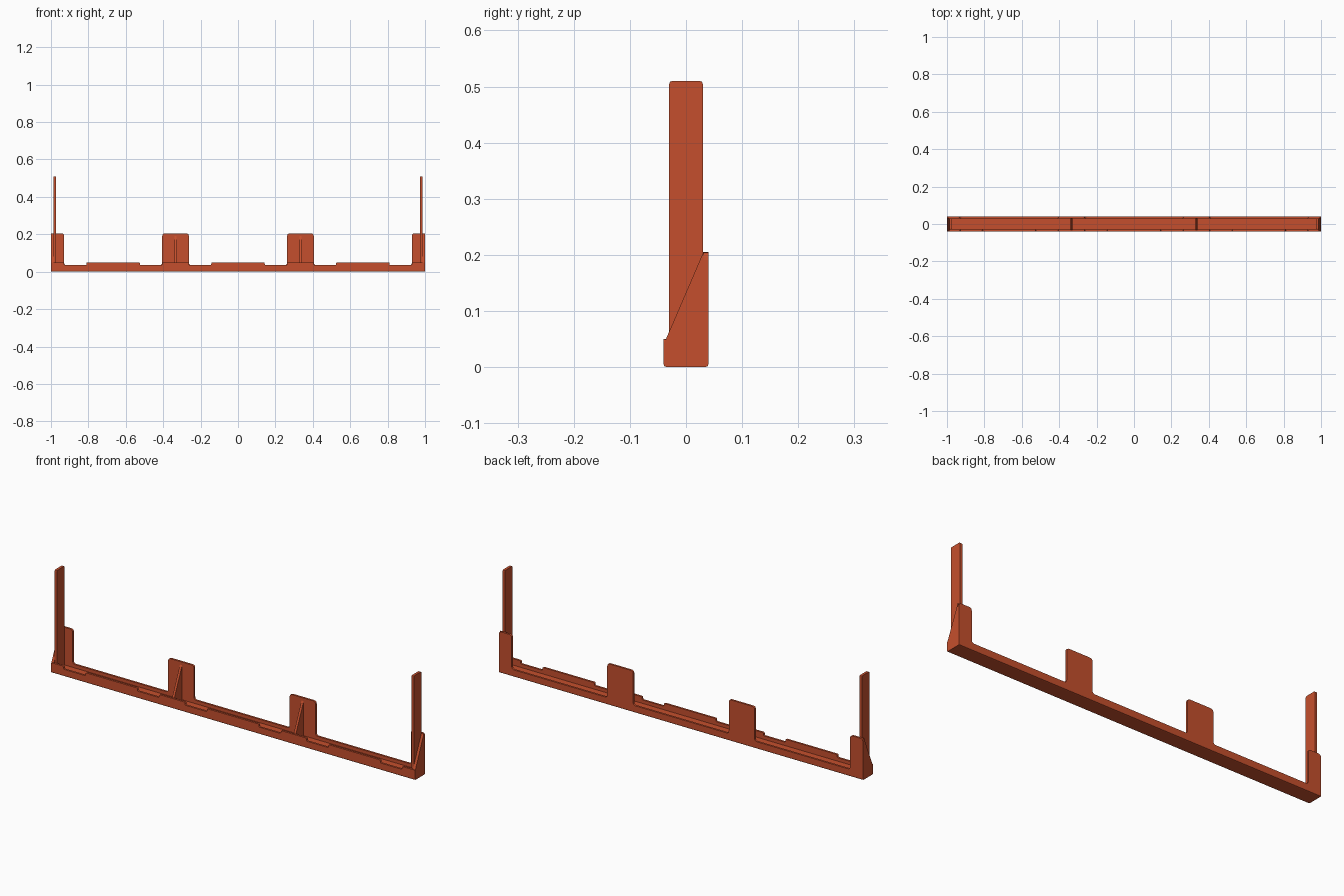
import bpy, bmesh, math
from mathutils import Vector

if "Cube" in bpy.data.objects:
    bpy.data.objects.remove(bpy.data.objects["Cube"])

mat = bpy.data.materials.new("burnt_orange")
mat.diffuse_color = (0.56, 0.078, 0.026, 1)
mat.use_nodes = True
mat.node_tree.nodes["Principled BSDF"].inputs["Base Color"].default_value = mat.diffuse_color


def rounded(corners, steps=4):
    """Corners are (a, b, radius); returns the outline with rounded corners."""
    out = []
    n = len(corners)
    for i, (a, b, r) in enumerate(corners):
        p = Vector((a, b))
        if r == 0:
            out.append(p)
            continue
        d0 = (Vector(corners[i - 1][:2]) - p).normalized()
        d1 = (Vector(corners[(i + 1) % n][:2]) - p).normalized()
        s, e = p + d0 * r, p + d1 * r
        for k in range(steps + 1):
            t = k / steps
            out.append(s * (1 - t) ** 2 + p * 2 * t * (1 - t) + e * t * t)
    return out


def prism(name, outline, axis, lo, hi):
    """Extrude an outline along x (points are y, z) or along y (points are x, z)."""
    bm = bmesh.new()
    verts = [bm.verts.new((lo, p[0], p[1]) if axis == "x" else (p[0], lo, p[1])) for p in outline]
    face = bm.faces.new(verts)
    new = bmesh.ops.extrude_face_region(bm, geom=[face])["geom"]
    move = Vector((hi - lo, 0, 0)) if axis == "x" else Vector((0, hi - lo, 0))
    bmesh.ops.translate(bm, vec=move, verts=[v for v in new if isinstance(v, bmesh.types.BMVert)])
    bmesh.ops.recalc_face_normals(bm, faces=bm.faces)
    mesh = bpy.data.meshes.new(name)
    bm.to_mesh(mesh)
    bm.free()
    mesh.materials.append(mat)
    obj = bpy.data.objects.new(name, mesh)
    bpy.context.collection.objects.link(obj)
    return obj


def skyline(blocks, base, low, high, r_top, r_foot):
    """Strip of height low, with raised blocks (x0, x1) up to high."""
    pts = [(1, base, 0), (-1, base, 0)]
    if blocks[0][0] > -1:
        pts.append((-1, low, 0))
    for x0, x1 in blocks:
        if x0 > -1:
            pts.append((x0, low, r_foot))
        pts.append((x0, high, r_top))
        pts.append((x1, high, r_top))
        if x1 < 1:
            pts.append((x1, low, r_foot))
    if blocks[-1][1] < 1:
        pts.append((1, low, 0))
    return rounded(pts)


LOW = 0.035
tabs = [(-1, -0.93), (-0.405, -0.263), (0.263, 0.405), (0.93, 1)]
pads = [(-0.81, -0.525), (-0.143, 0.143), (0.525, 0.81)]

# Floor of the rail, with softened lower edges
prism("rail_floor", rounded([(-0.04, 0, 0.006), (0.04, 0, 0.006), (0.04, 0.018, 0), (-0.04, 0.018, 0)], 2),
      "x", -1, 1)

# Back wall with its tall rounded tabs
prism("back_wall", skyline(tabs, 0.006, LOW, 0.205, 0.014, 0.014), "y", 0.03, 0.04)

# Front lip, raised at the tabs and midway between them
prism("front_lip", skyline(sorted(tabs + pads), 0.006, LOW, 0.05, 0.006, 0.006), "y", -0.04, -0.03)

# Triangular ribs supporting the middle tabs
rib = [(-0.031, 0.015), (0.031, 0.015), (0.031, 0.192), (-0.031, 0.05)]
for side, x in (("left", -0.334), ("right", 0.334)):
    prism("rib_" + side, rib, "x", x - 0.006, x + 0.006)

# Sloped end plates and tall uprights
end = rounded([(-0.04, 0, 0.006), (0.031, 0, 0), (0.031, 0.205, 0), (-0.04, 0.04, 0)], 2)
post = rounded([(-0.03, 0.015, 0), (0.03, 0.015, 0), (0.03, 0.51, 0.006), (-0.03, 0.51, 0.006)], 2)
for side, s in (("left", -1), ("right", 1)):
    prism("end_plate_" + side, end, "x", *sorted((s * 0.986, s)))
    prism("upright_" + side, post, "x", *sorted((s * 0.974, s * 0.987)))
